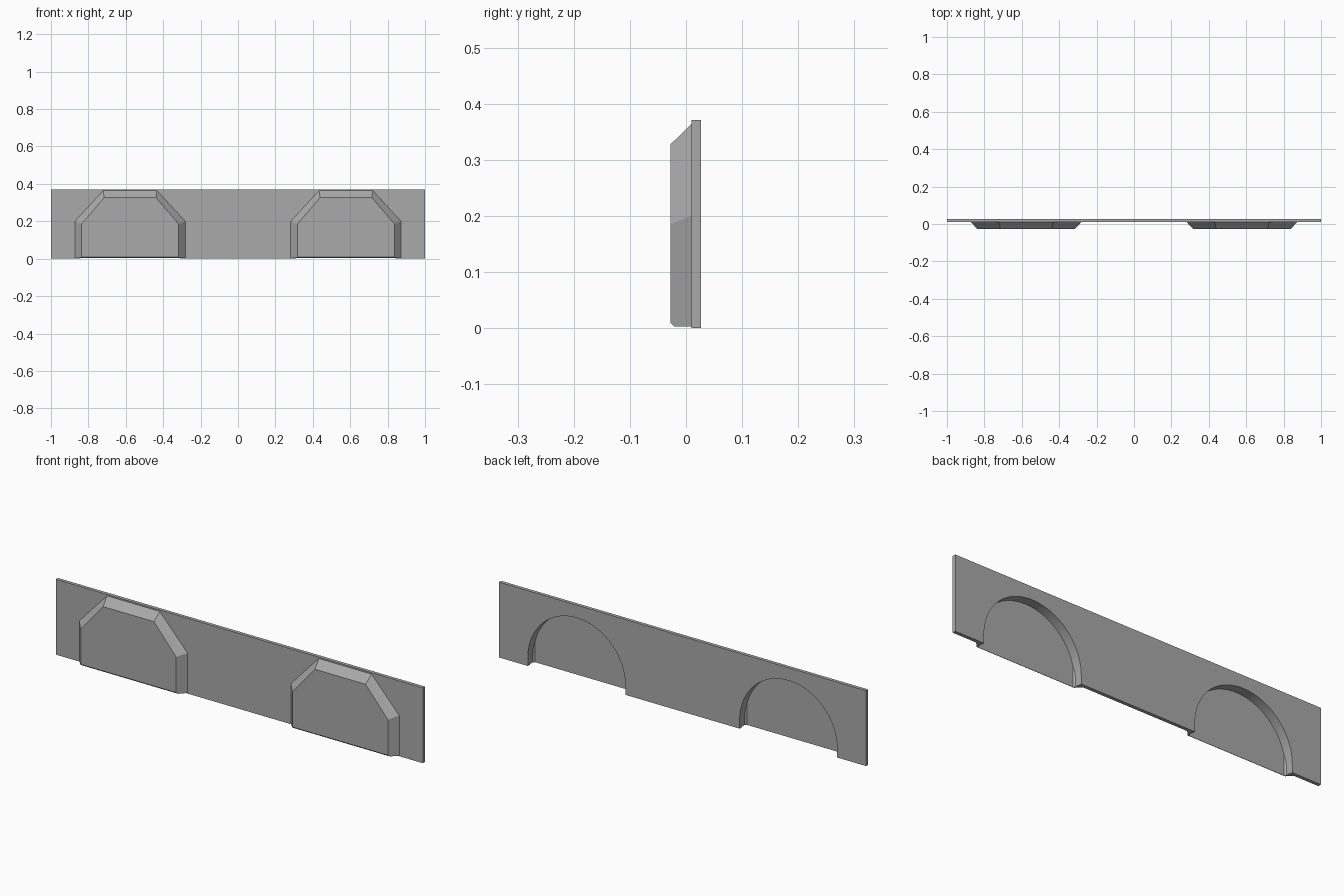
import bpy, bmesh, math

cube = bpy.data.objects.get("Cube")
if cube:
    bpy.data.objects.remove(cube, do_unlink=True)

grey = bpy.data.materials.new("plain_grey")
grey.use_nodes = True
colour = (0.4, 0.4, 0.4, 1)
grey.diffuse_color = colour
grey.node_tree.nodes["Principled BSDF"].inputs["Base Color"].default_value = colour

CENTRE = 0.577   # distance of each arch from the middle
FRONT, PLATE, BACK = -0.028, 0.01, 0.027


def loft(name, rings):
    """Closed solid through rings of (x, y, z) points."""
    bm = bmesh.new()
    loops = [[bm.verts.new(p) for p in ring] for ring in rings]
    for a, b in zip(loops, loops[1:]):
        for i in range(len(a)):
            j = (i + 1) % len(a)
            bm.faces.new((a[i], a[j], b[j], b[i]))
    bm.faces.new(loops[0])
    bm.faces.new(loops[-1])
    bmesh.ops.recalc_face_normals(bm, faces=bm.faces)
    mesh = bpy.data.meshes.new(name)
    bm.to_mesh(mesh)
    bm.free()
    mesh.materials.append(grey)
    obj = bpy.data.objects.new(name, mesh)
    bpy.context.collection.objects.link(obj)
    return obj


def combine(target, tool, operation):
    """Apply a boolean and discard the tool."""
    mod = target.modifiers.new(operation, "BOOLEAN")
    mod.operation, mod.solver, mod.object = operation, "EXACT", tool
    bpy.context.view_layer.objects.active = target
    bpy.ops.object.modifier_apply(modifier=mod.name)
    bpy.data.objects.remove(tool, do_unlink=True)


def arch_ring(cx, y, bottom, inset=0):
    """Six-sided arch outline, narrowing towards the front."""
    t = max(0, (PLATE - y) / (PLATE - FRONT))
    side = 0.295 - 0.035 * t - inset
    top_half = 0.144 - 0.006 * t - inset * 0.4
    shoulder = 0.2 - 0.015 * t - inset * 0.4
    top = 0.364 - 0.037 * t - inset
    outline = [(-side, bottom), (-side, shoulder), (-top_half, top),
               (top_half, top), (side, shoulder), (side, bottom)]
    return [(cx + x, y, z) for x, z in outline]


def round_ring(cx, y, radius=0.266, spring=0.042, steps=40):
    """Round-topped outline of the rear recess."""
    arc = [(radius * math.cos(math.pi * i / steps),
            spring + radius * math.sin(math.pi * i / steps)) for i in range(steps + 1)]
    return [(cx + x, y, z) for x, z in [(radius, -0.05)] + arc + [(-radius, -0.05)]]


# Flat backing panel
corners = [(-1, 0), (1, 0), (1, 0.371), (-1, 0.371)]
panel = loft("arched_panel", [[(x, y, z) for x, z in corners] for y in (PLATE, BACK)])

for cx in (-CENTRE, CENTRE):
    # Raised bevelled arch with a small chamfer at the foot
    bump = loft("raised_arch", [arch_ring(cx, 0.018, 0.003), arch_ring(cx, PLATE, 0.003),
                                arch_ring(cx, -0.021, 0.003), arch_ring(cx, FRONT, 0.01)])
    combine(panel, bump, "UNION")

for cx in (-CENTRE, CENTRE):
    # Hollow behind the arch, kept inside the bevelled walls
    recess = loft("recess_cutter", [round_ring(cx, -0.019), round_ring(cx, 0.05)])
    limit = loft("wall_limit", [arch_ring(cx, 0.06, -0.1, 0.01), arch_ring(cx, PLATE, -0.1, 0.01),
                                arch_ring(cx, FRONT, -0.1, 0.01)])
    combine(recess, limit, "INTERSECT")
    combine(panel, recess, "DIFFERENCE")

# Smooth recess wall with crisp edges elsewhere
bpy.ops.object.select_all(action="DESELECT")
panel.select_set(True)
bpy.context.view_layer.objects.active = panel
bpy.ops.object.shade_smooth_by_angle(angle=math.radians(20))
